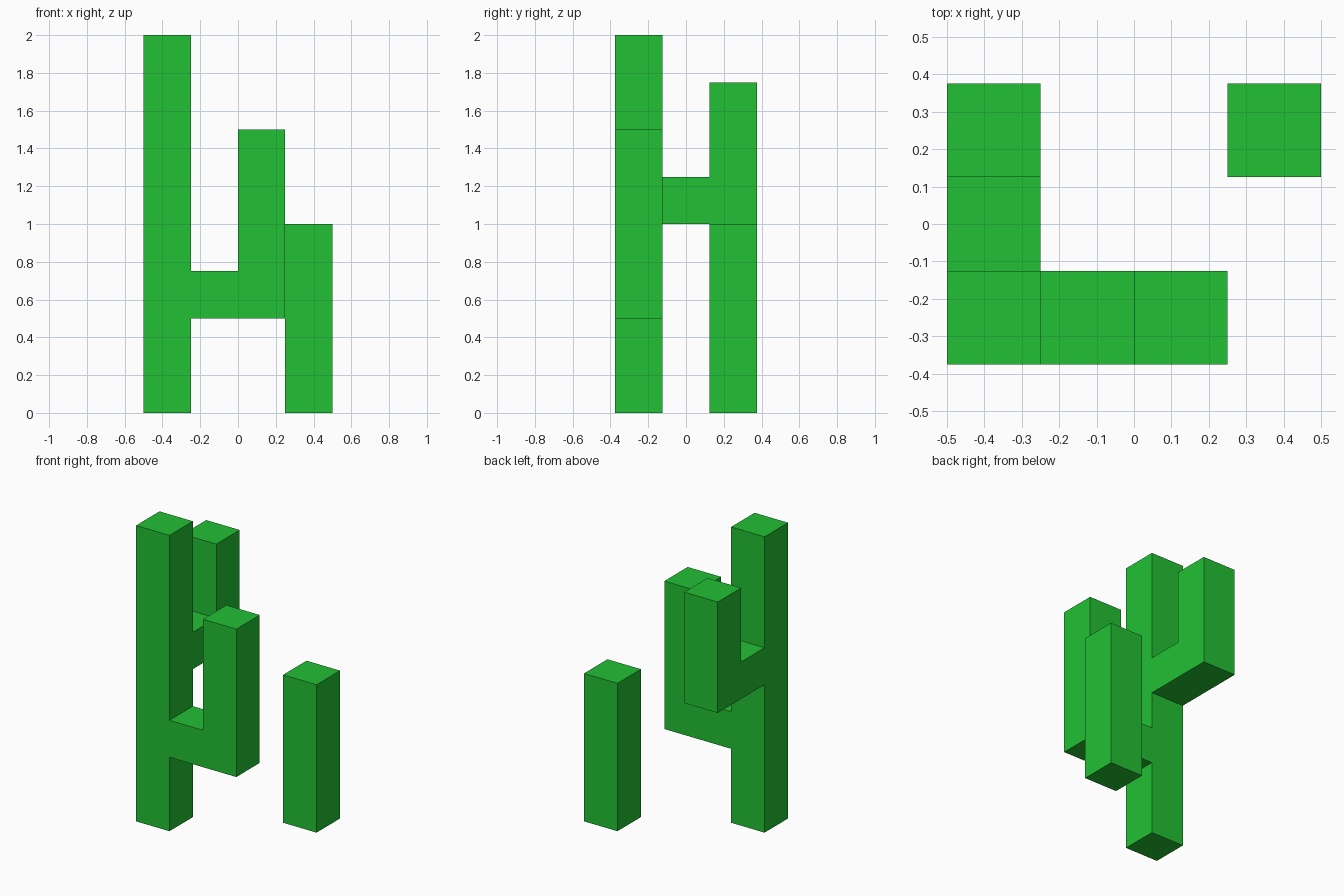
import bpy
import bmesh
from mathutils import Vector

W = 0.25  # stem width
X, Y, Z = Vector((1, 0, 0)), Vector((0, 1, 0)), Vector((0, 0, 1))

if "Cube" in bpy.data.objects:
    bpy.data.objects.remove(bpy.data.objects["Cube"], do_unlink=True)

green = bpy.data.materials.new("cactus green")
green.use_nodes = True
colour = (0.016, 0.53, 0.034, 1)
green.diffuse_color = colour
bsdf = next(n for n in green.node_tree.nodes if n.type == 'BSDF_PRINCIPLED')
bsdf.inputs["Base Color"].default_value = colour


def block(bm, x, y, height):
    """Upright square block on the ground, centred on x, y."""
    verts = bmesh.ops.create_cube(bm, size=1)["verts"]
    for v in verts:
        v.co = Vector((x + v.co.x * W, y + v.co.y * W, (v.co.z + 0.5) * height))


def face_at(bm, point):
    """Face whose centre is nearest to a point."""
    return min(bm.faces, key=lambda f: (f.calc_center_median() - point).length)


def grow(bm, start, direction, lengths):
    """Extrude the face at start in steps; return the centre of the new end."""
    point = Vector(start)
    for length in lengths:
        face = face_at(bm, point)
        new = bmesh.ops.extrude_discrete_faces(bm, faces=[face])["faces"][0]
        bmesh.ops.translate(bm, verts=new.verts, vec=direction * length)
        point = point + direction * length
    return point


def finish(bm, name):
    """Merge flat faces and make the object."""
    bmesh.ops.dissolve_limit(bm, angle_limit=0.01, verts=bm.verts, edges=bm.edges)
    bmesh.ops.recalc_face_normals(bm, faces=bm.faces)
    mesh = bpy.data.meshes.new(name)
    bm.to_mesh(mesh)
    bm.free()
    mesh.materials.append(green)
    bpy.context.collection.objects.link(bpy.data.objects.new(name, mesh))


# Tall cactus: trunk in steps, so each arm has a face to grow from
trunk = Vector((-0.375, -0.25, 0))
bm = bmesh.new()
block(bm, trunk.x, trunk.y, 0.5)
grow(bm, trunk + Z * 0.5, Z, (0.25, 0.25, 0.25, 0.75))

# Two bent arms: side direction, middle height, length of the upright tip
for side, height, tip in ((X, 0.625, 0.75), (Y, 1.125, 0.5)):
    end = grow(bm, trunk + side * W / 2 + Z * height, side, (W, W))
    grow(bm, end - side * W / 2 + Z * W / 2, Z, (tip,))
finish(bm, "tall_cactus")

# Small separate cactus
bm = bmesh.new()
block(bm, 0.375, 0.25, 1.0)
finish(bm, "small_cactus")
